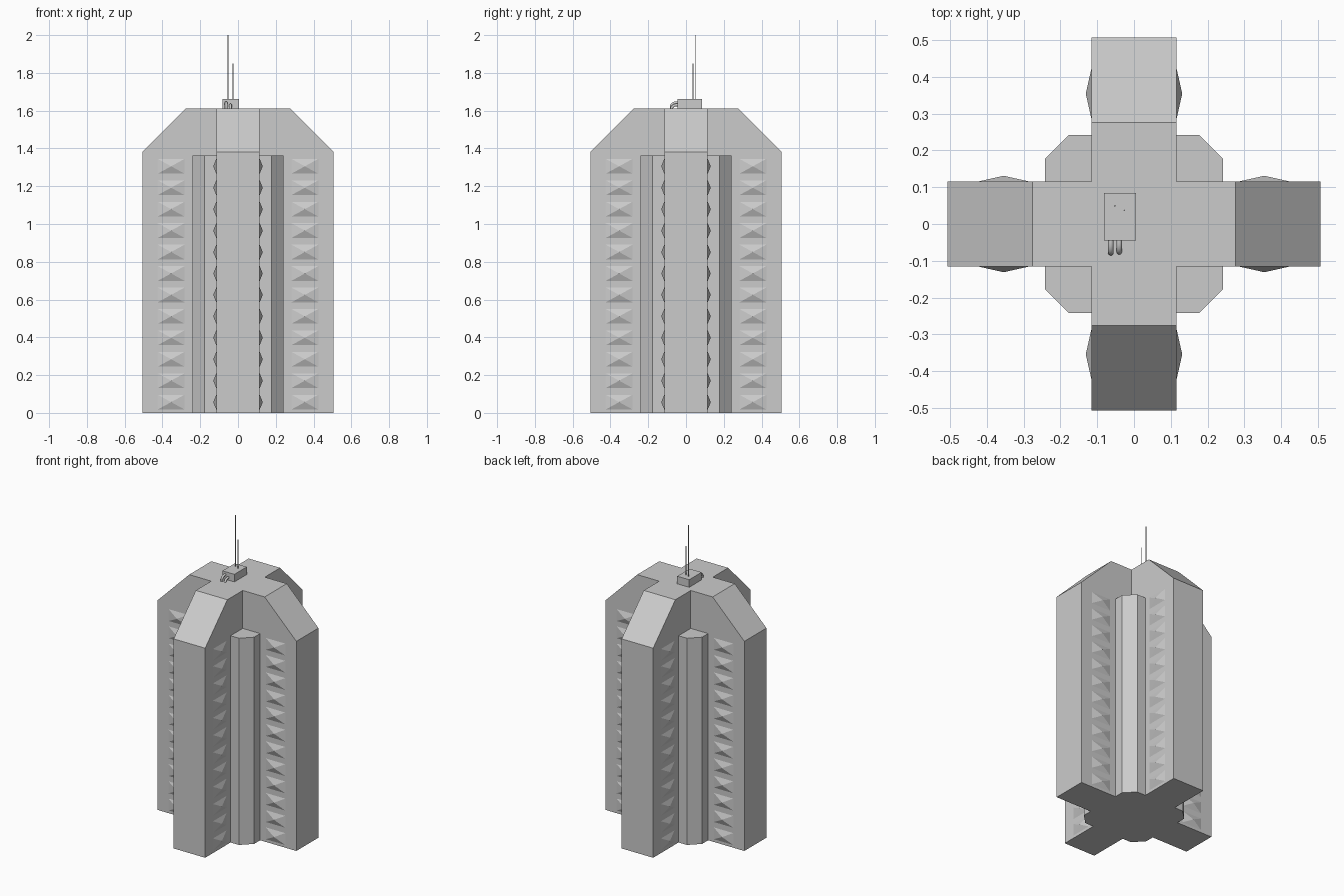
import bpy, bmesh, math
from mathutils import Matrix, Vector

if "Cube" in bpy.data.objects:
    bpy.data.objects.remove(bpy.data.objects["Cube"])

W, L = 0.115, 0.506            # arm half width, arm reach
TOP, EAVE = 1.612, 1.381       # roof height, start of sloped shoulder
COL_TOP = 1.362


def finish(name, bm):
    bmesh.ops.recalc_face_normals(bm, faces=bm.faces[:])
    me = bpy.data.meshes.new(name)
    bm.to_mesh(me)
    bm.free()
    ob = bpy.data.objects.new(name, me)
    bpy.context.collection.objects.link(ob)
    return ob


def prism(bm, plan, z0, z1):
    face = bm.faces.new([bm.verts.new((x, y, z0)) for x, y in plan])
    ext = bmesh.ops.extrude_face_region(bm, geom=[face], use_keep_orig=True)
    vs = [g for g in ext["geom"] if isinstance(g, bmesh.types.BMVert)]
    bmesh.ops.translate(bm, vec=(0, 0, z1 - z0), verts=vs)


def turned(points, k):
    m = Matrix.Rotation(k * math.pi / 2, 3, 'Z')
    return [m @ Vector(p) for p in points]


# Cross-shaped tower with sloped shoulders at the arm ends
bm = bmesh.new()
plan = []
for k in range(4):
    plan += [(p.x, p.y) for p in turned([(L, -W, 0), (L, W, 0), (W, W, 0)], k)]
prism(bm, plan, 0, TOP)
ends = []
for e in bm.edges:
    mid = (e.verts[0].co + e.verts[1].co) / 2
    if mid.z > TOP - 0.01 and max(abs(mid.x), abs(mid.y)) > L - 0.01 \
            and min(abs(mid.x), abs(mid.y)) < 0.01:
        ends.append(e)
bmesh.ops.bevel(bm, geom=ends, offset=TOP - EAVE, offset_type='OFFSET',
                segments=1, affect='EDGES', clamp_overlap=False)
finish("cross_tower", bm)

# Chamfered columns in the four inner corners
bm = bmesh.new()
C, D = 0.242, 0.177
for k in range(4):
    pts = turned([(W, W, 0), (C, W, 0), (C, D, 0), (D, C, 0), (W, C, 0)], k)
    prism(bm, [(p.x, p.y) for p in pts], 0, COL_TOP)
finish("corner_columns", bm)

# Pyramid bay windows on both sides of every arm
bm = bmesh.new()
CX, HX, HZ, OUT = 0.354, 0.071, 0.039, 0.016
for k in range(4):
    for s in (-1, 1):
        for row in range(12):
            z = 0.057 + row * 0.1135
            base = [(CX - HX, s * W, z - HZ), (CX + HX, s * W, z - HZ),
                    (CX + HX, s * W, z + HZ), (CX - HX, s * W, z + HZ)]
            v = [bm.verts.new(p) for p in
                 turned(base + [(CX, s * (W + OUT), z)], k)]
            for i in range(4):
                f = [v[i], v[(i + 1) % 4], v[4]]
                bm.faces.new(f if s < 0 else f[::-1])
me = finish("bay_windows", bm)

# Roof plant room
bm = bmesh.new()
prism(bm, [(-0.082, -0.045), (0.005, -0.045), (0.005, 0.084), (-0.082, 0.084)],
      TOP, 1.662)
finish("roof_plant_room", bm)

# Antennas
for name, x, y, z1, r in (("tall_antenna", -0.052, 0.049, 2.0, 0.0025),
                          ("short_antenna", -0.026, 0.037, 1.85, 0.002)):
    bm = bmesh.new()
    ring = [(x + r * math.cos(a * math.pi / 4), y + r * math.sin(a * math.pi / 4))
            for a in range(8)]
    prism(bm, ring, 1.66, z1)
    finish(name, bm)

# Bent vent pipes from the plant room wall down to the roof
for i, (x, bend, zc) in enumerate(((-0.063, 0.028, 1.642), (-0.040, 0.026, 1.630))):
    bm = bmesh.new()
    r, n = 0.0075, 10
    path = [(-0.04, zc, math.pi / 2)]
    zb = zc - 0.02
    for s in range(7):
        a = math.pi / 2 * (1 + s / 6)
        path.append((-0.05 + bend * math.cos(a), zb + 0.02 * math.sin(a), a))
    path.append((-0.05 - bend, TOP - 0.002, math.pi))
    rings = []
    for y, z, a in path:
        rings.append([bm.verts.new((x + r * math.cos(t),
                                    y + r * math.sin(t) * math.cos(a),
                                    z + r * math.sin(t) * math.sin(a)))
                      for t in (2 * math.pi * j / n for j in range(n))])
    for a, b in zip(rings, rings[1:]):
        for j in range(n):
            bm.faces.new([a[j], a[(j + 1) % n], b[(j + 1) % n], b[j]])
    bm.faces.new(rings[0])
    bm.faces.new(rings[-1])
    ob = finish(f"vent_pipe_{i + 1}", bm)
    bpy.context.view_layer.objects.active = ob
    ob.select_set(True)
    bpy.ops.object.shade_smooth_by_angle(angle=math.radians(40))
    ob.select_set(False)
